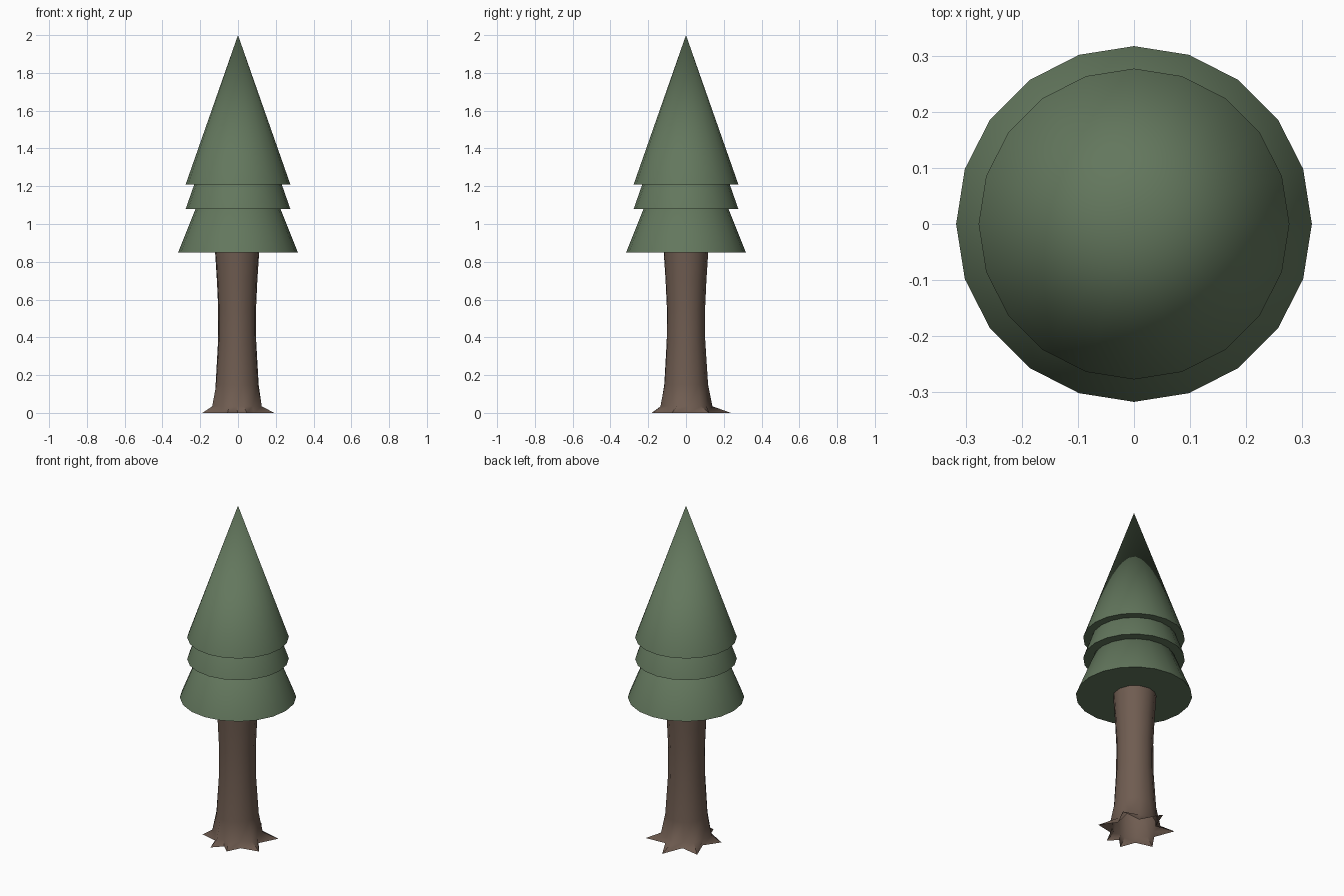
import bpy, bmesh
from math import cos, sin, radians

if "Cube" in bpy.data.objects:
    bpy.data.objects.remove(bpy.data.objects["Cube"])


def material(name, rgb):
    m = bpy.data.materials.new(name)
    m.diffuse_color = (*rgb, 1)
    m.use_nodes = True
    m.node_tree.nodes["Principled BSDF"].inputs["Base Color"].default_value = m.diffuse_color
    return m


green = material("needles", (0.125, 0.185, 0.11))
brown = material("bark", (0.16, 0.108, 0.082))


def smooth(obj, angle):
    bpy.ops.object.select_all(action='DESELECT')
    obj.select_set(True)
    bpy.context.view_layer.objects.active = obj
    bpy.ops.object.shade_smooth_by_angle(angle=radians(angle))


# Foliage: three stacked 20-sided cones, closed underneath
def foliage(name, radius, z, height):
    bpy.ops.mesh.primitive_cone_add(vertices=20, radius1=radius, radius2=0,
                                    depth=height, location=(0, 0, z + height / 2))
    obj = bpy.context.object
    obj.name = name
    obj.data.materials.append(green)
    smooth(obj, 40)


foliage("lower_foliage", 0.317, 0.85, 0.79)
foliage("middle_foliage", 0.277, 1.08, 0.79)
foliage("top_foliage", 0.277, 1.21, 0.79)

# Trunk: stacked rings, open at the base, flaring into seven pointed roots
roots = [(-107, 0.19), (-75, 0.18), (-21, 0.205), (34, 0.22),
         (92, 0.238), (141, 0.22), (200, 0.2)]
rings = [(0.035, 0.14, 0.122), (0.15, 0.117, 0.115), (0.38, 0.102, 0.102),
         (0.55, 0.101, 0.101), (0.7, 0.108, 0.108), (0.87, 0.119, 0.119)]
CX = -0.005

# Alternate root directions with the valleys between them
angles = []
for i, (a, r) in enumerate(roots):
    nxt = roots[i + 1][0] if i + 1 < len(roots) else roots[0][0] + 360
    angles += [a, (a + nxt) / 2]

bm = bmesh.new()


def ring(z, radii, cx):
    return [bm.verts.new((cx + r * cos(radians(a)), r * sin(radians(a)), z))
            for a, r in zip(angles, radii)]


base = [v for _, r in roots for v in (r, 0.128)]
loops = [ring(0, base, 0)]
for z, tip, valley in rings:
    loops.append(ring(z, [tip, valley] * len(roots), CX))
n = len(angles)
for lo, hi in zip(loops, loops[1:]):
    for i in range(n):
        j = (i + 1) % n
        bm.faces.new((lo[i], lo[j], hi[j], hi[i]))
bm.faces.new(loops[-1])
mesh = bpy.data.meshes.new("trunk")
bm.to_mesh(mesh)
bm.free()
trunk = bpy.data.objects.new("trunk", mesh)
bpy.context.collection.objects.link(trunk)
mesh.materials.append(brown)
smooth(trunk, 50)
